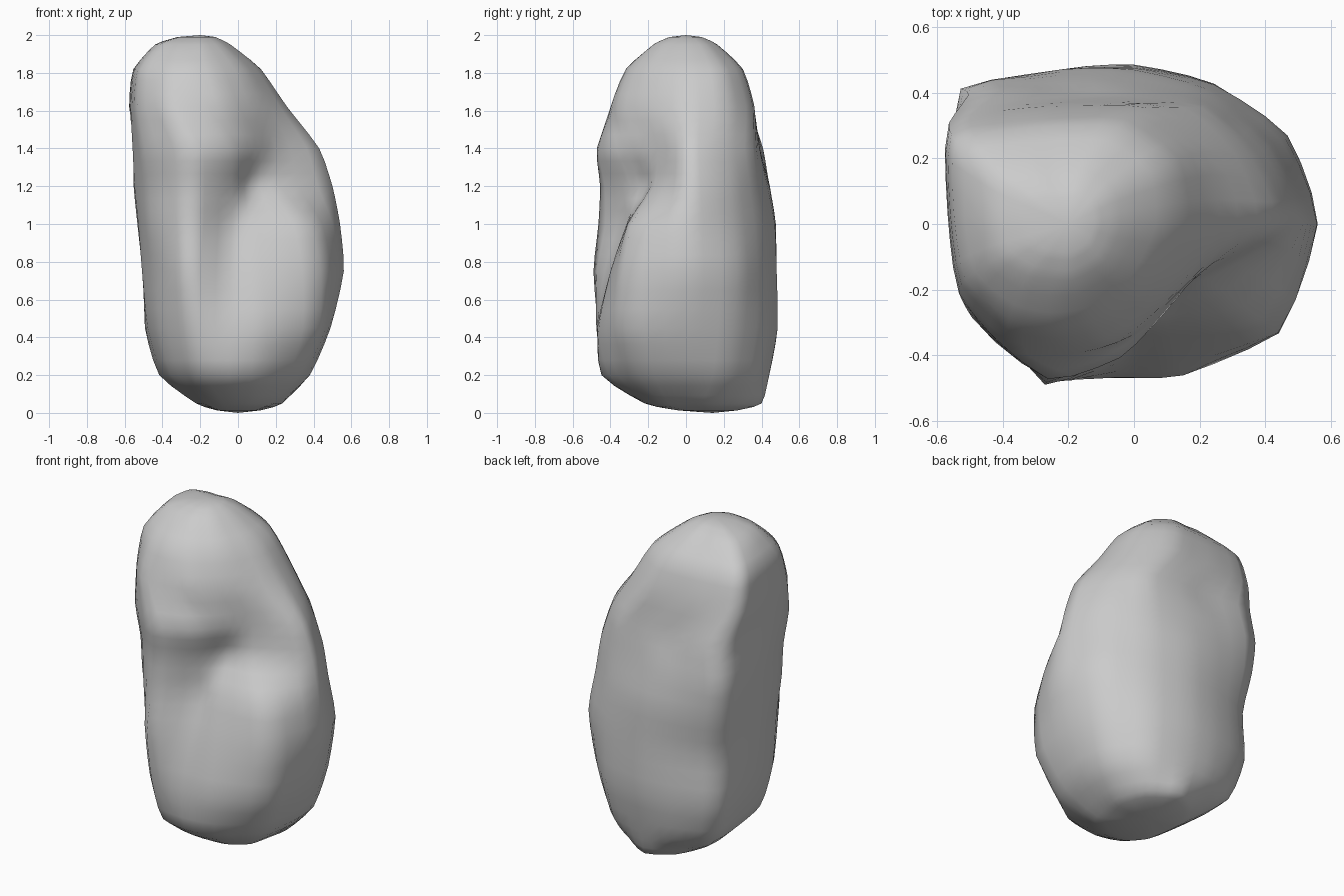
import bpy, bmesh
from math import cos, sin, radians
from mathutils import Vector

if "Cube" in bpy.data.objects:
    bpy.data.objects.remove(bpy.data.objects["Cube"])

# directions at which each cross-section is measured (0 = right, 90 = back)
ANGLES = (0, 30, 60, 90, 115, 142, 175, 210, 241, 264, 288, 323)

# cross-sections: height, centre x, radii
SECTIONS = [
    (0.05, 0.00, (.21, .27, .34, .40, .35, .28, .21, .21, .22, .22, .22, .22)),
    (0.20, 0.00, (.38, .42, .44, .44, .47, .52, .40, .41, .46, .45, .43, .41)),
    (0.45, 0.00, (.49, .50, .49, .485, .52, .61, .48, .48, .53, .47, .485, .54)),
    (0.75, 0.00, (.56, .54, .49, .48, .51, .60, .51, .50, .56, .40, .42, .55)),
    (1.00, 0.00, (.54, .50, .47, .47, .52, .65, .53, .53, .53, .32, .33, .48)),
    (1.20, 0.00, (.50, .47, .44, .43, .49, .67, .55, .54, .52, .34, .22, .28)),
    (1.40, 0.00, (.43, .41, .41, .39, .43, .64, .56, .57, .54, .41, .29, .25)),
    (1.62, -.17, (.43, .44, .41, .36, .39, .50, .40, .42, .44, .40, .38, .36)),
    (1.82, -.22, (.34, .37, .34, .30, .32, .41, .33, .34, .33, .32, .31, .31)),
    (1.95, -.24, (.20, .21, .19, .16, .18, .22, .20, .20, .18, .17, .18, .19)),
]


def spline(p, t):
    # halfway between a straight chord and a round curve, for a chipped look
    a, b, c, d = p
    curve = 0.5 * (2 * b + (c - a) * t + (2 * a - 5 * b + 4 * c - d) * t * t
                   + (3 * b - a - 3 * c + d) * t ** 3)
    return b.lerp(c, t).lerp(curve, 0.6)


def refine(pts, steps, closed):
    n, out = len(pts), []
    pick = (lambda i: pts[i % n]) if closed else (lambda i: pts[max(0, min(n - 1, i))])
    for i in range(n if closed else n - 1):
        quad = [pick(i + k) for k in (-1, 0, 1, 2)]
        out += [spline(quad, s / steps) for s in range(steps)]
    return out if closed else out + [pts[-1]]


# round each section a little, then every column upwards
rings = [refine([Vector((cx + r * cos(radians(a)), r * sin(radians(a)), z))
                 for a, r in zip(ANGLES, radii)], 3, True)
         for z, cx, radii in SECTIONS]

# shrunken end rings flatten the base and the crown
bottom, top = Vector((0, 0.14, 0)), Vector((-0.2, 0, 2))
rings.insert(0, [p.lerp(bottom, 0.5) - Vector((0, 0, 0.012)) for p in rings[0]])
rings.append([p.lerp(top, 0.5) + Vector((0, 0, 0.015)) for p in rings[-1]])
columns = [refine(list(col), 3, False) for col in zip(*rings)]

# skin the rock and close it with a low and a high point
bm = bmesh.new()
grid = [[bm.verts.new(p) for p in col] for col in columns]
low, high = bm.verts.new(bottom), bm.verts.new(top)
for i, a in enumerate(grid):
    b = grid[(i + 1) % len(grid)]
    for j in range(len(a) - 1):
        bm.faces.new((a[j], b[j], b[j + 1], a[j + 1]))
    bm.faces.new((low, b[0], a[0]))
    bm.faces.new((a[-1], b[-1], high))
bmesh.ops.recalc_face_normals(bm, faces=bm.faces)
for f in bm.faces:
    f.smooth = True
mesh = bpy.data.meshes.new("rock")
bm.to_mesh(mesh)
bm.free()
rock = bpy.data.objects.new("rock", mesh)
bpy.context.collection.objects.link(rock)
